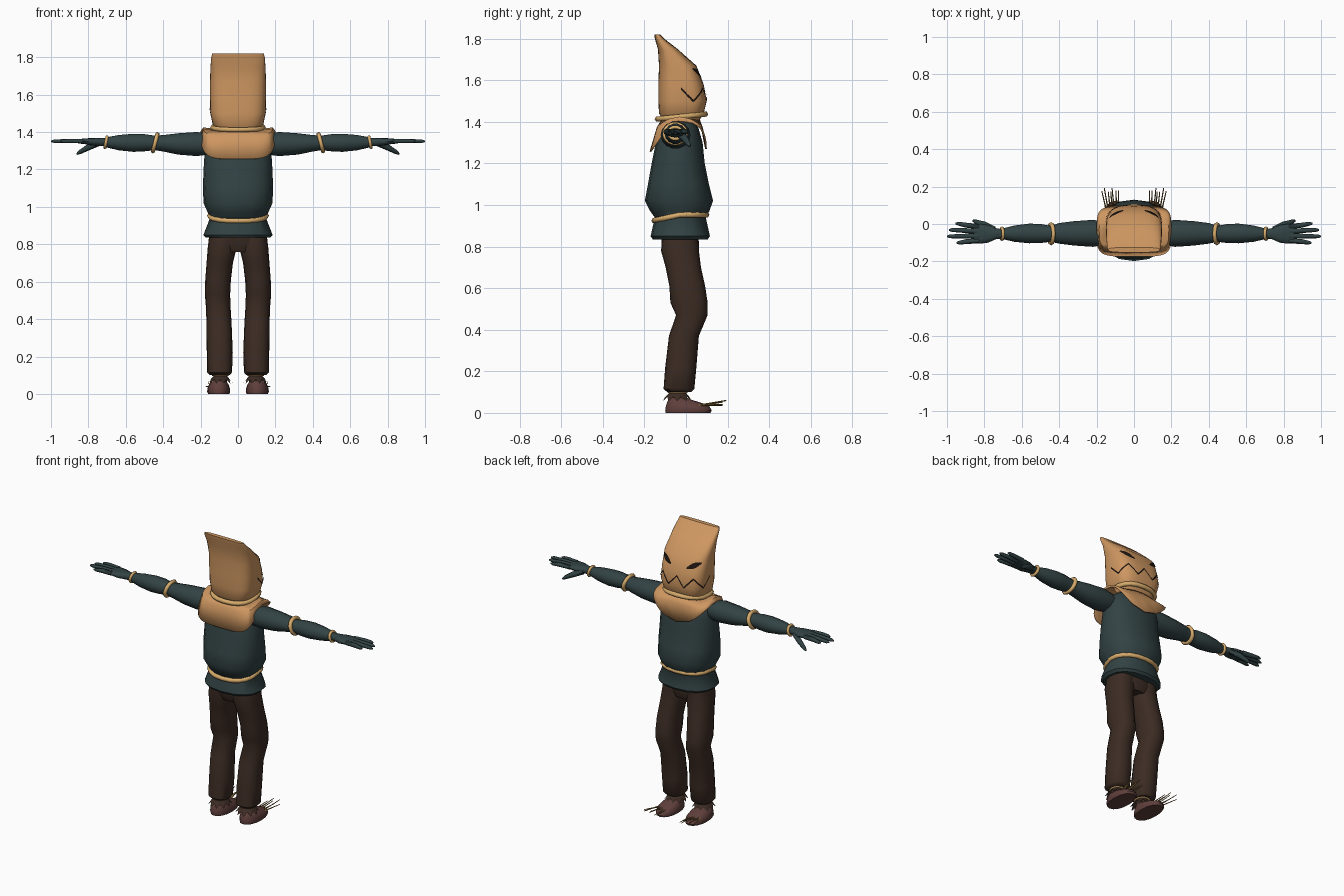
import bpy, bmesh, math, random
from mathutils import Vector
from mathutils.bvhtree import BVHTree

random.seed(4)
if "Cube" in bpy.data.objects:
    bpy.data.objects.remove(bpy.data.objects["Cube"])


def material(name, rgb):
    m = bpy.data.materials.new(name)
    m.use_nodes = True
    m.diffuse_color = (*rgb, 1)
    bsdf = m.node_tree.nodes["Principled BSDF"]
    bsdf.inputs["Base Color"].default_value = (*rgb, 1)
    bsdf.inputs["Roughness"].default_value = 0.9
    return m


BURLAP = material("burlap tan", (0.62, 0.31, 0.12))
CLOTH = material("dark teal cloth", (0.032, 0.055, 0.057))
TROUSER = material("dark brown cloth", (0.045, 0.025, 0.017))
LEATHER = material("red brown leather", (0.115, 0.05, 0.045))
ROPE = material("rope yellow", (0.68, 0.41, 0.15))
STRAW = material("straw", (0.30, 0.18, 0.055))
BLACK = material("stitch black", (0.012, 0.007, 0.005))


def finish(name, bm, mat, mirror=False, angle=45, recalc=True):
    if recalc:
        bmesh.ops.recalc_face_normals(bm, faces=bm.faces)
    me = bpy.data.meshes.new(name)
    bm.to_mesh(me)
    bm.free()
    me.materials.append(mat)
    me.shade_smooth()
    me.set_sharp_from_angle(angle=math.radians(angle))
    ob = bpy.data.objects.new(name, me)
    bpy.context.collection.objects.link(ob)
    if mirror:
        ob.modifiers.new("Mirror", "MIRROR")
    return ob


def oval(i, n, p):
    """Point i of n on a unit superellipse."""
    a = 2 * math.pi * i / n
    c, s = math.cos(a), math.sin(a)
    return math.copysign(abs(c) ** (2 / p), c), math.copysign(abs(s) ** (2 / p), s)


def bridge(bm, rows, cyclic=True):
    n = len(rows[0])
    for r0, r1 in zip(rows, rows[1:]):
        for i in range(n if cyclic else n - 1):
            j = (i + 1) % n
            bm.faces.new((r0[i], r0[j], r1[j], r1[i]))


def loft_mesh(rings, axis="z", n=16, p=2.0):
    """Rings are (position, low a, high a, low b, high b) across the axis."""
    bm = bmesh.new()
    rows = []
    for t, a0, a1, b0, b1 in rings:
        row = []
        for i in range(n):
            u, v = oval(i, n, p)
            a, b = (a0 + a1 + u * (a1 - a0)) / 2, (b0 + b1 + v * (b1 - b0)) / 2
            row.append(bm.verts.new((a, b, t) if axis == "z" else (t, a, b)))
        rows.append(row)
    bridge(bm, rows)
    bm.faces.new(rows[0])
    bm.faces.new(rows[-1])
    return bm


def loft(name, rings, mat, mirror=False, **kw):
    return finish(name, loft_mesh(rings, **kw), mat, mirror)


def add_tube(bm, pts, radii, cyclic=False, ref=(0, 0, 1), sides=6):
    pts, ref, n = [Vector(q) for q in pts], Vector(ref), len(pts)
    rows = []
    for k, q in enumerate(pts):
        nxt = pts[(k + 1) % n] if cyclic else pts[min(k + 1, n - 1)]
        prv = pts[k - 1] if cyclic else pts[max(k - 1, 0)]
        t = (nxt - prv).normalized()
        u = t.cross(ref).normalized()
        v = t.cross(u)
        angs = [2 * math.pi * s / sides for s in range(sides)]
        rows.append([bm.verts.new(q + (u * math.cos(a) + v * math.sin(a)) * radii[k]) for a in angs])
    if cyclic:
        bridge(bm, rows + rows[:1])
    else:
        bridge(bm, rows)
        bm.faces.new(rows[0])
        bm.faces.new(rows[-1])


def rope(name, place, thick, ref=(0, 0, 1), mirror=False, p=2.0, n=20):
    bm = bmesh.new()
    add_tube(bm, [place(*oval(i, n, p)) for i in range(n)], [thick] * n, True, ref)
    finish(name, bm, ROPE, mirror, 80)


# Sack head, leaning back to a flat ridge
head_rings = [
    (1.40, -.10, .10, -.105, .06), (1.44, -.135, .135, -.13, .085),
    (1.50, -.148, .148, -.133, .10), (1.58, -.15, .15, -.133, .085),
    (1.67, -.15, .15, -.13, .05), (1.75, -.147, .147, -.135, -.04),
    (1.80, -.143, .143, -.15, -.105), (1.82, -.138, .138, -.152, -.125)]
head_bm = loft_mesh(head_rings, n=32, p=3.2)
tree = BVHTree.FromBMesh(head_bm)
finish("sack_head", head_bm, BURLAP)


def on_face(deg, z):
    """Point just outside the sack at an angle from straight ahead."""
    d = Vector((math.sin(math.radians(deg)), math.cos(math.radians(deg)), 0))
    hit = tree.ray_cast(Vector((0, -.04, z)) + d * 0.6, -d)[0]
    return hit + d * 0.004


def face_strip(name, line, mirror=False):
    """Painted strip through (angle, height, width) points."""
    bm = bmesh.new()
    rows = [[bm.verts.new(on_face(a, z + w / 2)), bm.verts.new(on_face(a, z - w / 2))] for a, z, w in line]
    bridge(bm, rows, cyclic=False)
    bmesh.ops.reverse_faces(bm, faces=[f for f in bm.faces if f.normal.y < -0.3])
    for f in bm.faces:
        f.normal_update()
        if f.normal.dot(f.calc_center_median() - Vector((0, -.04, 1.5))) < 0:
            f.normal_flip()
    finish(name, bm, BLACK, mirror, recalc=False)


# Stitched zigzag mouth and slanted eyes
mouth = []
for k in range(8 * 4 + 1):
    tooth = abs((k / 4) % 2 - 1)
    mouth.append((-84 + 168 * k / 32, 1.50 + 0.06 * tooth, 0.012))
face_strip("zigzag_mouth", mouth)
face_strip("eye", [(26 + 36 * s, 1.615 + 0.04 * s, 0.006 + 0.024 * math.sin(math.pi * s))
                   for s in (0, .2, .4, .6, .8, 1)], mirror=True)

rope("neck_rope", lambda u, v: (.135 * u, -.022 + .115 * v, 1.425 + .012 * v), .014, p=2.4)

# Shoulder cape: square back flap, scooped front
bm = bmesh.new()
rows = [[], [], []]
for i in range(40):
    u, v = oval(i, 40, 2.2)
    rows[0].append(bm.verts.new((.11 * u, -.025 + .09 * v, 1.415)))
    u, v = oval(i, 40, 4.5)
    drop = abs(v) ** 2
    rows[1].append(bm.verts.new((.186 * u, -.03 + .11 * v, 1.425 - .05 * drop)))
    if v < 0:
        y, z = -.04 + .135 * v, 1.405 - .148 * abs(v) ** 1.3
    else:
        y, z = -.04 + .14 * v, 1.405 - drop * (.03 + .105 * (1 - u * u))
    rows[2].append(bm.verts.new((.2 * u, y, z)))
bridge(bm, rows)
cape = finish("shoulder_cape", bm, BURLAP)
solid = cape.modifiers.new("Thickness", "SOLIDIFY")
solid.thickness = 0.008

# Shirt with pinched waist and flared hem
loft("shirt", [
    (.835, -.17, .17, -.16, .105), (.85, -.185, .185, -.17, .115),
    (.94, -.15, .15, -.15, .095), (.97, -.162, .162, -.172, .112),
    (1.02, -.184, .184, -.198, .13), (1.10, -.188, .188, -.183, .11),
    (1.20, -.184, .184, -.165, .09), (1.30, -.178, .178, -.145, .08),
    (1.37, -.165, .165, -.125, .06), (1.405, -.11, .11, -.10, .04)], CLOTH, p=2.3)
rope("waist_rope", lambda u, v: (.152 * u, -.027 + .126 * v, .953 - .028 * max(0, -v)), .014, p=2.3)

# Sleeves, bands and gloves
loft("sleeve", [
    (.14, -.11, .01, 1.28, 1.39), (.22, -.122, .022, 1.27, 1.402), (.32, -.115, .015, 1.278, 1.395),
    (.40, -.105, .005, 1.295, 1.385), (.445, -.095, -.01, 1.302, 1.382), (.50, -.102, .0, 1.296, 1.39),
    (.56, -.103, .002, 1.293, 1.392), (.64, -.095, -.008, 1.302, 1.385),
    (.705, -.08, -.025, 1.318, 1.372)], CLOTH, True, axis="x", n=14)
rope("elbow_band", lambda u, v: (.443 - .012 * v, -.052 + .05 * u, 1.343 + .045 * v), .012, (1, 0, 0), True)
rope("wrist_band", lambda u, v: (.706 - .006 * v, -.052 + .03 * u, 1.346 + .029 * v), .009, (1, 0, 0), True, n=14)
loft("glove_palm", [
    (.69, -.075, -.03, 1.325, 1.368), (.74, -.082, -.022, 1.325, 1.368), (.78, -.10, -.005, 1.328, 1.368),
    (.82, -.105, .0, 1.336, 1.366), (.855, -.10, -.004, 1.339, 1.362)], CLOTH, True, axis="x", n=12, p=2.4)
bm = bmesh.new()
for k, tip in enumerate((.955, .99, 1.0, .95)):
    y0, y1 = -.014 - .025 * k, .002 - .034 * k
    add_tube(bm, [(.83, y0, 1.352), (.90, (y0 + y1) / 2, 1.353), (tip - .015, y1, 1.351), (tip, y1, 1.35)],
             [.014, .013, .010, .004])
add_tube(bm, [(.75, -.03, 1.34), (.80, -.004, 1.318), (.845, .012, 1.293), (.862, .018, 1.282)],
         [.018, .017, .012, .005])
finish("glove_fingers", bm, CLOTH, True, 60)

# Trousers
loft("hips", [(.76, -.10, .10, -.10, .05), (.80, -.158, .158, -.118, .062),
              (.88, -.15, .15, -.12, .06)], TROUSER, p=2.4)
loft("trouser_leg", [
    (.10, .045, .15, -.09, .025), (.115, .032, .165, -.108, .04), (.22, .028, .167, -.10, .05),
    (.37, .034, .168, -.082, .062), (.47, .04, .172, -.048, .104), (.53, .042, .177, -.075, .104),
    (.61, .038, .175, -.08, .092), (.70, .027, .168, -.098, .072), (.78, .008, .162, -.12, .062),
    (.84, .002, .155, -.115, .06)], TROUSER, True, p=2.3)

# Ankles with rope and ragged cuffs
loft("ankle", [(.04, .06, .13, -.08, .0), (.12, .06, .13, -.08, .0)], TROUSER, True, n=12)
rope("ankle_rope", lambda u, v: (.094 + .038 * u, -.04 + .042 * v, .104), .010, mirror=True, n=14)
bm = bmesh.new()
rows = [[], []]
for i in range(20):
    u, v = oval(i, 20, 2)
    rows[0].append(bm.verts.new((.094 + .036 * u, -.04 + .04 * v, .096)))
    r = .058 if i % 2 else .074
    rows[1].append(bm.verts.new((.096 + r * .92 * u, -.042 + r * v, .077 if i % 2 else .056)))
bridge(bm, rows)
finish("ragged_cuff", bm, TROUSER, True)

# Shoes with straw poking out of the toes
loft("shoe", [(.0, .046, .16, -.098, .118), (.012, .042, .165, -.10, .124), (.032, .044, .163, -.097, .112),
              (.048, .05, .156, -.092, .075), (.062, .058, .145, -.085, .03),
              (.075, .068, .128, -.075, .0)], LEATHER, True, p=2.2)
bm = bmesh.new()
for k in range(7):
    x0 = .085 + .01 * k
    x1 = .085 + .014 * k + random.uniform(-.005, .005)
    z = random.uniform(.035, .065)
    add_tube(bm, [(x0, .06, .036), (x1, random.uniform(.165, .2), z)], [.0045, .0025], sides=4)
finish("toe_straw", bm, STRAW, True, 30)
